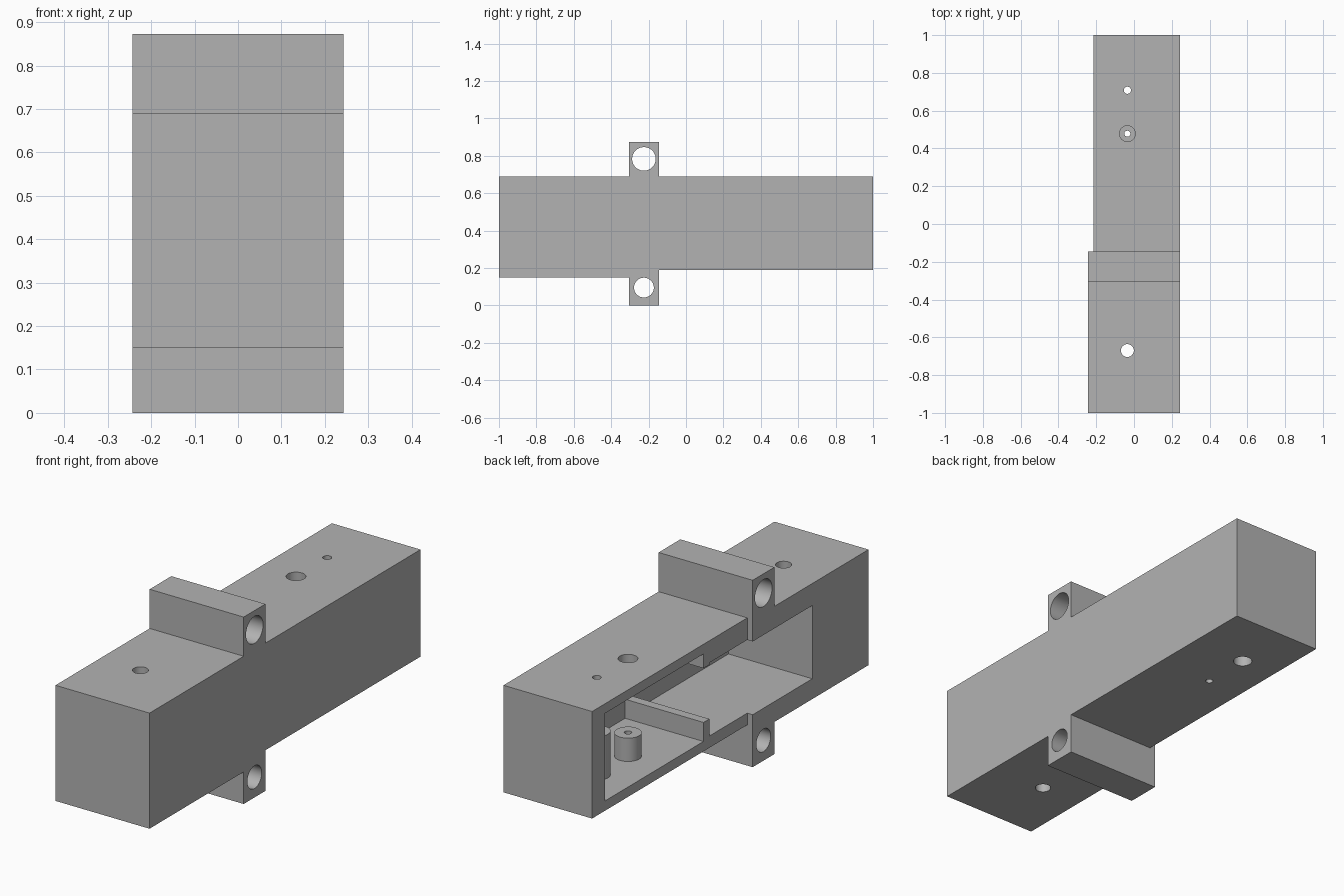
import bpy, bmesh
from math import pi
from mathutils import Matrix, Vector

old = bpy.data.objects.get("Cube")
if old:
    bpy.data.objects.remove(old, do_unlink=True)

grey = bpy.data.materials.new("plain grey")
grey.use_nodes = True
grey.diffuse_color = (0.45, 0.45, 0.45, 1)
grey.node_tree.nodes["Principled BSDF"].inputs["Base Color"].default_value = grey.diffuse_color


def make_object(name, bm):
    bmesh.ops.recalc_face_normals(bm, faces=bm.faces)
    mesh = bpy.data.meshes.new(name)
    bm.to_mesh(mesh)
    bm.free()
    mesh.materials.append(grey)
    obj = bpy.data.objects.new(name, mesh)
    bpy.context.collection.objects.link(obj)
    return obj


def box(name, x, y, z):
    bm = bmesh.new()
    bmesh.ops.create_cube(bm, size=1)
    for v in bm.verts:
        v.co = Vector([(r[0] + r[1]) / 2 + c * (r[1] - r[0]) for r, c in zip((x, y, z), v.co)])
    return make_object(name, bm)


def cylinder(name, center, radius, length, along_x=False):
    bm = bmesh.new()
    turn = Matrix.Rotation(pi / 2, 4, "Y") if along_x else Matrix()
    bmesh.ops.create_cone(bm, cap_ends=True, segments=48, radius1=radius, radius2=radius,
                          depth=length, matrix=Matrix.Translation(center) @ turn)
    return make_object(name, bm)


def combine(target, tool, operation="DIFFERENCE"):
    tool.hide_render = True
    mod = target.modifiers.new(tool.name, "BOOLEAN")
    mod.operation = operation
    mod.solver = "EXACT"
    mod.object = tool
    bpy.context.view_layer.objects.active = target
    bpy.ops.object.modifier_apply(modifier=mod.name)
    bpy.data.objects.remove(tool, do_unlink=True)


# Housing: side outline with the cross bar, extruded across the width
W = 0.243
BAR = (-0.305, -0.145)
outline = [(-1, 0.15), (BAR[0], 0.15), (BAR[0], 0), (BAR[1], 0), (BAR[1], 0.19), (1, 0.19),
           (1, 0.69), (BAR[1], 0.69), (BAR[1], 0.873), (BAR[0], 0.873), (BAR[0], 0.69), (-1, 0.69)]
bm = bmesh.new()
side = bm.faces.new([bm.verts.new((-W, y, z)) for y, z in outline])
extruded = bmesh.ops.extrude_face_region(bm, geom=[side])["geom"]
bmesh.ops.translate(bm, vec=(2 * W, 0, 0),
                    verts=[g for g in extruded if isinstance(g, bmesh.types.BMVert)])
housing = make_object("housing", bm)

# Narrower rear section
combine(housing, box("rear_step", (-0.5, -0.215), (BAR[1], 1.2), (-0.1, 1)))

# Open pockets, leaving a low rib on the floor and one on the ceiling
DEPTH = (-0.5, 0.19)
combine(housing, box("front_pocket", DEPTH, (-0.585, 0.135), (0.245, 0.587)))
combine(housing, box("rib_gap", DEPTH, (0.05, 0.25), (0.325, 0.578)))
combine(housing, box("rear_pocket", DEPTH, (0.178, 0.904), (0.236, 0.645)))

# Screw posts on the rear floor
HX, NEAR, FAR = -0.035, 0.478, 0.708
for y, top in ((NEAR, 0.345), (FAR, 0.44)):
    bottom = 0.21
    combine(housing, cylinder("screw_post", (HX, y, (top + bottom) / 2), 0.058, top - bottom), "UNION")

# Vertical screw holes: y, z centre, radius, length
for y, z, r, length in ((-0.67, 0.4, 0.034, 1), (NEAR, 0.3, 0.016, 0.4), (NEAR, 0.7, 0.042, 0.2),
                        (FAR, 0.5, 0.019, 0.9), (FAR, 0.25, 0.041, 0.26)):
    combine(housing, cylinder("screw_hole", (HX, y, z), r, length))

# Cross holes through both bar ends
for z, r in ((0.783, 0.063), (0.095, 0.053)):
    combine(housing, cylinder("bar_hole", (0, -0.225, z), r, 1, True))

# Smooth the round walls, keep the edges sharp
bpy.ops.object.select_all(action="DESELECT")
housing.select_set(True)
bpy.context.view_layer.objects.active = housing
bpy.ops.object.shade_smooth_by_angle(angle=pi / 6)
